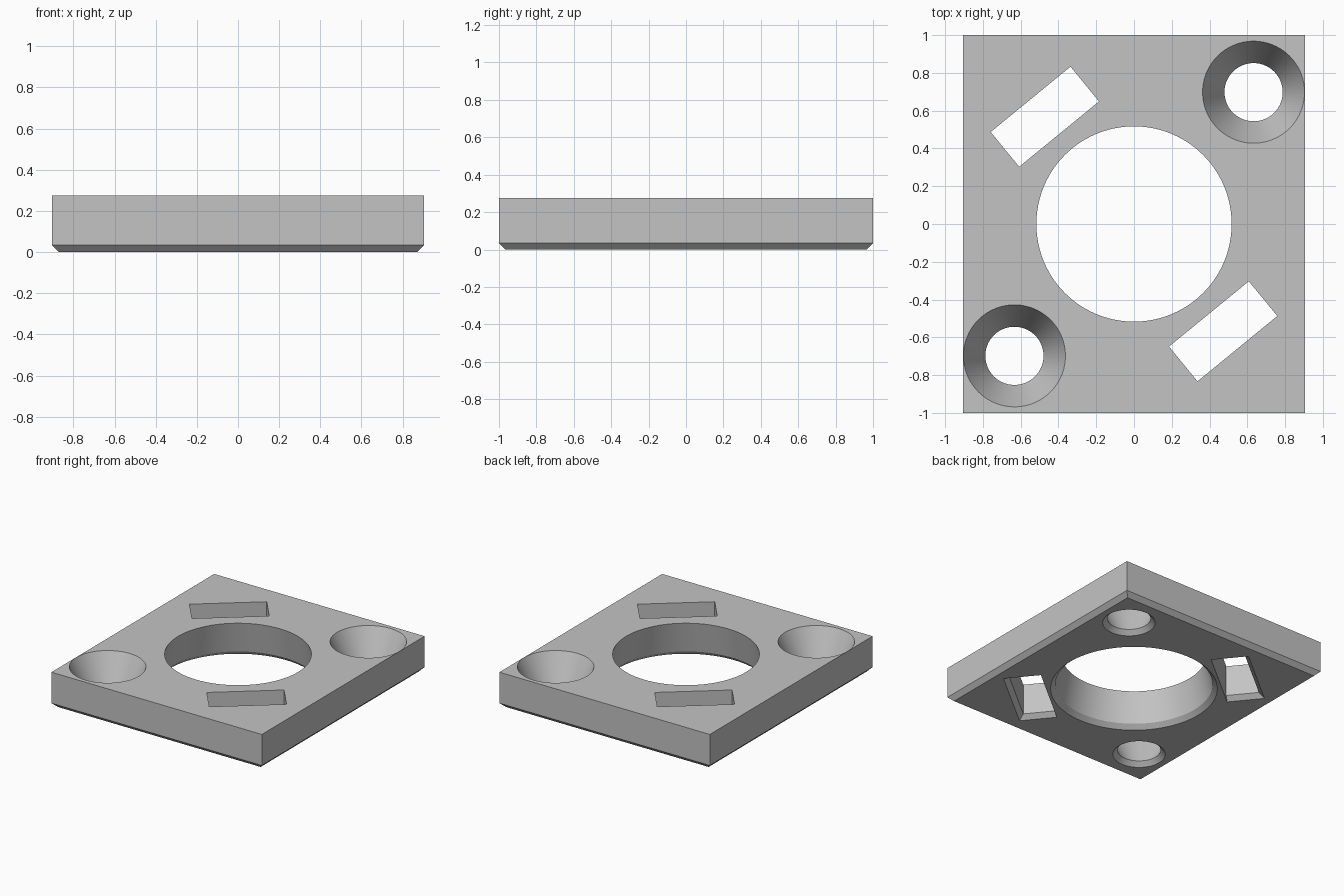
import bpy
import bmesh
import math
from mathutils import Matrix

HEIGHT = 0.275
CHAMFER = 0.034
OVER = 0.02          # how far cutters poke out of the plate

cube = bpy.data.objects.get("Cube")
if cube:
    bpy.data.objects.remove(cube, do_unlink=True)

grey = bpy.data.materials.new("matte grey")
grey.use_nodes = True
grey.diffuse_color = (0.55, 0.55, 0.55, 1)
grey.node_tree.nodes["Principled BSDF"].inputs["Base Color"].default_value = (0.55, 0.55, 0.55, 1)


def loft(name, sections, matrix=Matrix()):
    """Solid through stacked sections of (points, height)."""
    bm = bmesh.new()
    rings = [[bm.verts.new((x, y, z)) for x, y in pts] for pts, z in sections]
    count = len(rings[0])
    for low, high in zip(rings, rings[1:]):
        for i in range(count):
            j = (i + 1) % count
            bm.faces.new((low[i], low[j], high[j], high[i]))
    bm.faces.new(rings[0][::-1])
    bm.faces.new(rings[-1])
    bm.transform(matrix)
    bmesh.ops.recalc_face_normals(bm, faces=bm.faces)
    mesh = bpy.data.meshes.new(name)
    bm.to_mesh(mesh)
    bm.free()
    mesh.materials.append(grey)
    obj = bpy.data.objects.new(name, mesh)
    bpy.context.collection.objects.link(obj)
    return obj


def rect(x0, x1, y0, y1):
    return [(x0, y0), (x1, y0), (x1, y1), (x0, y1)]


def circle(r, n=96):
    return [(r * math.cos(math.tau * i / n), r * math.sin(math.tau * i / n)) for i in range(n)]


def round_cutter(name, low, top, matrix):
    """Tapered hole with a chamfered mouth on the underside."""
    slope = (top - low) / (HEIGHT - CHAMFER)
    return loft(name, [(circle(low + CHAMFER + OVER), -OVER),
                       (circle(low), CHAMFER),
                       (circle(top + slope * OVER), HEIGHT + OVER)], matrix)


def slot_cutter(name, matrix):
    """Slot whose underside is chamfered on the ends and outer long side."""
    a, b, c = 0.273, 0.119, CHAMFER + OVER
    return loft(name, [(rect(-a - c, a + c, -b, b + c), -OVER),
                       (rect(-a, a, -b, b), CHAMFER),
                       (rect(-a, a, -b, b), HEIGHT + OVER)], matrix)


# Plate with chamfered lower edge
hx, hy = 0.905, 1.0
full = rect(-hx, hx, -hy, hy)
small = rect(-hx + CHAMFER, hx - CHAMFER, -hy + CHAMFER, hy - CHAMFER)
plate = loft("mounting_plate", [(small, 0), (full, CHAMFER), (full, HEIGHT)])

# Central opening, two countersunk screw holes and two slanted slots
cutters = [round_cutter("centre_hole_cutter", 0.563, 0.517, Matrix())]
for side, turn in (("back", 0), ("front", math.pi)):
    spin = Matrix.Rotation(turn, 4, "Z")
    cutters.append(round_cutter(side + "_screw_hole_cutter", 0.154, 0.27,
                                spin @ Matrix.Translation((0.633, 0.698, 0))))
    cutters.append(slot_cutter(side + "_slot_cutter",
                               spin @ Matrix.Translation((-0.472, 0.568, 0))
                               @ Matrix.Rotation(math.radians(39.3), 4, "Z")))

bpy.ops.object.select_all(action="DESELECT")
plate.select_set(True)
bpy.context.view_layer.objects.active = plate
for cutter in cutters:
    cutter.hide_render = True
    mod = plate.modifiers.new(cutter.name, "BOOLEAN")
    mod.operation = "DIFFERENCE"
    mod.solver = "EXACT"
    mod.object = cutter
    bpy.ops.object.modifier_apply(modifier=mod.name)
    bpy.data.objects.remove(cutter, do_unlink=True)

bpy.ops.object.shade_smooth_by_angle(angle=math.radians(20))
